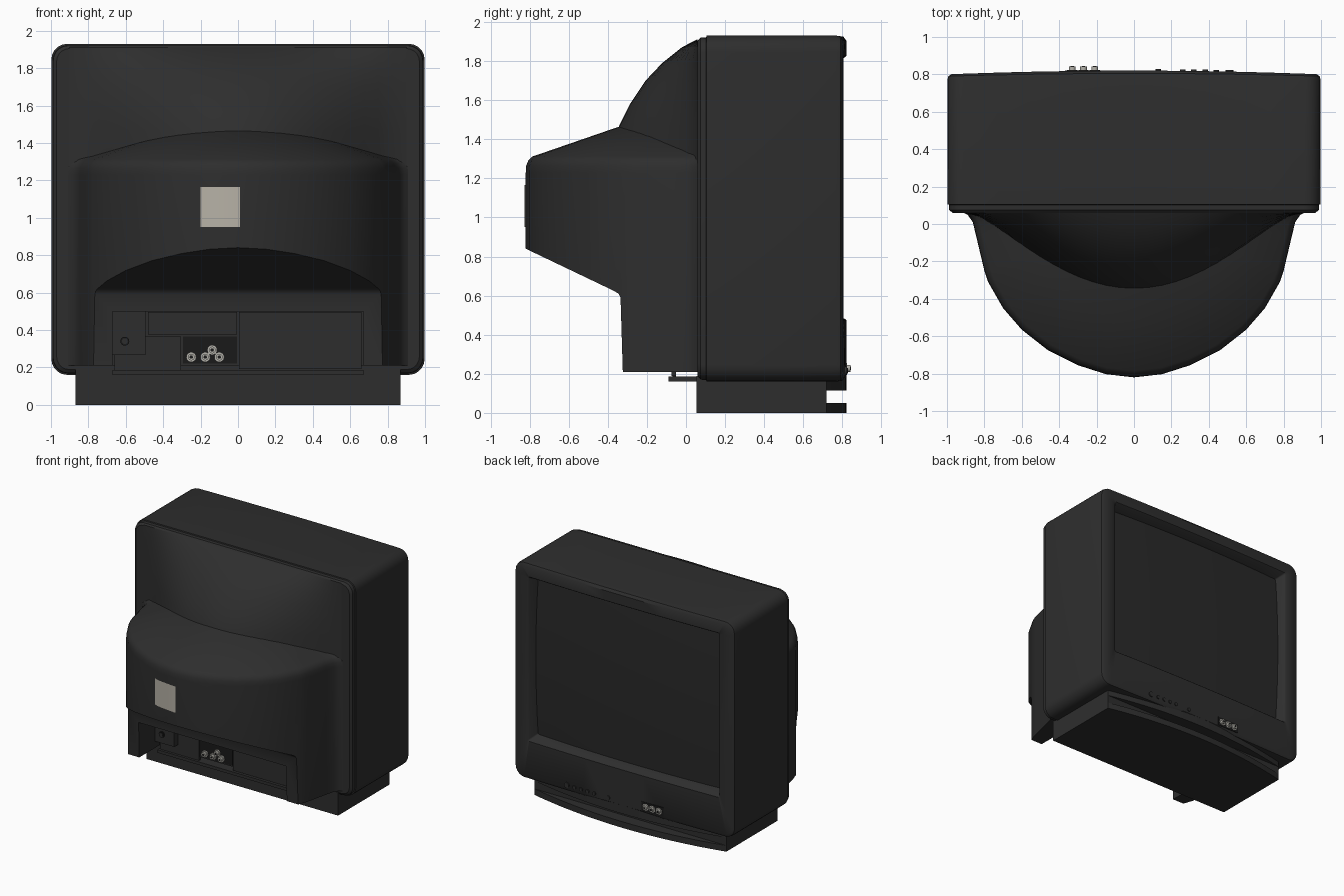
import bpy, bmesh, math

if "Cube" in bpy.data.objects:
    bpy.data.objects.remove(bpy.data.objects["Cube"])


def material(name, rgb):
    m = bpy.data.materials.new(name)
    m.diffuse_color = (*rgb, 1)
    m.use_nodes = True
    m.node_tree.nodes["Principled BSDF"].inputs["Base Color"].default_value = m.diffuse_color
    return m


BODY = material("charcoal plastic", (0.027, 0.027, 0.027))
GLASS = material("dark screen glass", (0.022, 0.022, 0.022))
BLACK = material("black", (0.01, 0.01, 0.01))
LABEL = material("beige label", (0.47, 0.44, 0.38))
METAL = material("jack metal", (0.45, 0.44, 0.40))


def finish(name, bm, mat, angle=35):
    bmesh.ops.recalc_face_normals(bm, faces=bm.faces)
    me = bpy.data.meshes.new(name)
    bm.to_mesh(me)
    bm.free()
    ob = bpy.data.objects.new(name, me)
    bpy.context.collection.objects.link(ob)
    me.materials.append(mat)
    smooth(ob, angle)
    return ob


def smooth(ob, angle=35):
    bpy.ops.object.select_all(action='DESELECT')
    ob.select_set(True)
    bpy.context.view_layer.objects.active = ob
    bpy.ops.object.shade_smooth_by_angle(angle=math.radians(angle))


def loft(name, rings, mat, caps=(True, True)):
    """Skin closed rings that share one point count."""
    bm = bmesh.new()
    vs = [[bm.verts.new(p) for p in r] for r in rings]
    n = len(vs[0])
    for a, b in zip(vs, vs[1:]):
        for i in range(n):
            j = (i + 1) % n
            bm.faces.new((a[i], a[j], b[j], b[i]))
    if caps[0]:
        bm.faces.new(vs[0])
    if caps[1]:
        bm.faces.new(vs[-1])
    return finish(name, bm, mat)


def sheet(name, xs, zs, depth, mat):
    """Open surface y = depth(x, z)."""
    bm = bmesh.new()
    g = [[bm.verts.new((x, depth(x, z), z)) for x in xs] for z in zs]
    for a, b in zip(g, g[1:]):
        for i in range(len(xs) - 1):
            bm.faces.new((a[i], a[i + 1], b[i + 1], b[i]))
    ob = finish(name, bm, mat)
    if ob.data.polygons[0].normal.y * depth(0, zs[0]) < 0:
        ob.data.flip_normals()
    return ob


def box(name, x0, x1, y0, y1, z0, z1, mat):
    return loft(name, [[(x0, y, z0), (x1, y, z0), (x1, y, z1), (x0, y, z1)]
                       for y in (y0, y1)], mat)


def disc(name, x, z, r, y0, y1, mat, n=14):
    ring = [(x + r * math.cos(k * math.tau / n), z + r * math.sin(k * math.tau / n)) for k in range(n)]
    return loft(name, [[(px, y, pz) for px, pz in ring] for y in (y0, y1)], mat)


def jack(name, x, z, y, d):
    """Metal socket standing out along y in direction d."""
    disc(name + "_collar", x, z, 0.027, y, y + d * 0.012, METAL)
    disc(name + "_barrel", x, z, 0.018, y, y + d * 0.03, METAL)
    disc(name + "_hole", x, z, 0.009, y, y + d * 0.032, BLACK)


def cut(ob, cutter):
    m = ob.modifiers.new("cut", 'BOOLEAN')
    m.operation, m.solver, m.object = 'DIFFERENCE', 'EXACT', cutter
    bpy.context.view_layer.objects.active = ob
    bpy.ops.object.modifier_apply(modifier=m.name)
    bpy.data.objects.remove(cutter)


def rounded(hx, z0, z1, r, y, bow=0.0):
    """Rounded rectangle facing y, optionally bowed outwards at the middle."""
    pts = []
    for k, (sx, cz) in enumerate(((1, z1 - r), (-1, z1 - r), (-1, z0 + r), (1, z0 + r))):
        cx = sx * (hx - r)
        for i in range(6):
            a = math.radians(90 * k + 18 * i)
            pts.append((cx + r * math.cos(a), cz + r * math.sin(a)))
        if k in (0, 2):
            pts += [(cx * (1 - 2 * i / 10), pts[-1][1]) for i in range(1, 10)]
    return [(x, y + bow * (1 - x * x), z) for x, z in pts]


def front_y(x):
    return 0.80 + 0.02 * (1 - x * x)


# Cabinet with bowed bezel and sloped screen opening
loft("cabinet", [
    rounded(0.98, 0.18, 1.91, 0.07, 0.10),
    rounded(0.997, 0.16, 1.93, 0.085, 0.105),
    rounded(0.998, 0.16, 1.93, 0.085, 0.77),
    rounded(0.993, 0.165, 1.925, 0.08, 0.79, 0.015),
    rounded(0.975, 0.185, 1.905, 0.07, 0.80, 0.02),
    rounded(0.872, 0.475, 1.825, 0.012, 0.80, 0.02),
    rounded(0.865, 0.48, 1.82, 0.012, 0.795, 0.02),
    rounded(0.83, 0.515, 1.785, 0.012, 0.72)], BODY, (False, False))

# Rear rim of the cabinet
loft("rear_rim", [
    rounded(0.99, 0.168, 1.922, 0.08, 0.11),
    rounded(0.988, 0.17, 1.92, 0.08, 0.075),
    rounded(0.97, 0.188, 1.905, 0.07, 0.06)], BODY, (False, True))

# Screen glass
sheet("screen", [-0.85 + 0.17 * i for i in range(11)], [0.49 + 0.132 * i for i in range(11)],
      lambda x, z: 0.725 + 0.04 * (1 - 0.5 * (x / 0.85) ** 2 - 0.5 * ((z - 1.15) / 0.66) ** 2), GLASS)

# Tube housing: half-round plan with a shallow conical top
HALF = [(0.93, 0.07), (0.89, 0.05), (0.862, 0.01), (0.845, -0.06), (0.80, -0.25), (0.78, -0.31),
        (0.70, -0.45), (0.60, -0.565), (0.46, -0.675), (0.30, -0.755), (0.15, -0.803)]
PLAN = HALF + [(0, -0.82)] + [(-x, y) for x, y in reversed(HALF)]
ring = lambda s, z: [(x * s, 0.05 + (y - 0.05) * s, z) for x, y in PLAN]
housing = loft("tube_housing", [ring(1, 0.21), ring(1, 1.23), ring(0.997, 1.265), ring(0.985, 1.292),
                                ring(0.96, 1.312), ring(0.65, 1.405), ring(0.3, 1.51)], BODY)
# Sloped underside, then the connector recess between two legs
wedge = [(-0.32, 0.1), (-0.335, 0.59), (-0.345, 0.61), (-0.37, 0.625), (-1.0, 0.926), (-1.0, 0.1)]
cut(housing, loft("underside_cutter", [[(x, y, z) for y, z in wedge] for x in (-1.2, 1.2)], BODY))
cut(housing, box("recess_cutter", -0.67, 0.67, -0.6, -0.06, 0.1, 0.5, BODY))
smooth(housing)

# Upper bulge above the housing
PROFILE = [(1.912, 0.0), (1.87, 0.08), (1.79, 0.18), (1.70, 0.265), (1.58, 0.345), (1.47, 0.40), (1.25, 0.46)]
DEPTH = dict(PROFILE)
sheet("upper_bulge", [-0.9 + 0.075 * i for i in range(25)], [z for z, d in PROFILE],
      lambda x, z: 0.058 - DEPTH[z] * max(0, 1 - (x / 0.88) ** 2) ** 1.5, BODY)
bulge = bpy.data.objects["upper_bulge"]
if bulge.data.polygons[60].normal.y > 0:
    bulge.data.flip_normals()


# Label following the curved rear wall
def plan_y(x):
    pts = sorted(PLAN)
    for (xa, ya), (xb, yb) in zip(pts, pts[1:]):
        if xa <= x <= xb:
            return ya + (yb - ya) * (x - xa) / (xb - xa)


sheet("label", [-0.2, -0.15, 0, 0.012], [0.95, 1.0, 1.165], lambda x, z: plan_y(x) - 0.006, LABEL)

# Connector panel in the recess
box("panel_left", -0.48, -0.005, -0.07, -0.05, 0.375, 0.495, BODY)
box("panel_left_low", -0.66, -0.305, -0.07, -0.05, 0.17, 0.365, BODY)
box("panel_right", 0.005, 0.66, -0.075, -0.05, 0.19, 0.495, BODY)
box("panel_foot", -0.67, 0.67, -0.09, 0.06, 0.16, 0.185, BODY)
box("jack_plate", -0.295, -0.005, -0.066, -0.05, 0.22, 0.365, BLACK)
box("aerial_box", -0.67, -0.495, -0.12, -0.05, 0.265, 0.5, BODY)
disc("aerial_socket", -0.605, 0.34, 0.024, -0.13, -0.12, BLACK)
disc("aerial_pin", -0.605, 0.34, 0.016, -0.135, -0.12, BODY)
for i, (x, z) in enumerate(((-0.25, 0.255), (-0.175, 0.255), (-0.10, 0.255), (-0.138, 0.293))):
    jack(f"rear_jack_{i}", x, z, -0.066, -1)

# Bezel controls and front jacks
disc("power_button", 0.51, 0.215, 0.022, 0.79, front_y(0.51) + 0.008, BODY)
for i, x in enumerate((0.44, 0.38, 0.32, 0.26, 0.13)):
    disc(f"button_{i}", x, 0.215, 0.015, 0.79, front_y(x) + 0.008, BODY)
box("front_jack_plate", -0.37, -0.17, 0.79, 0.822, 0.19, 0.265, BLACK)
for i, x in enumerate((-0.21, -0.27, -0.33)):
    jack(f"front_jack_{i}", x, 0.228, 0.812, 1)


# Base with bowed lip and matching chin under the bezel
def bowed(name, y0, z0, z1):
    xs = [0.87 - 0.087 * i for i in range(21)]
    plan = [(-0.87, y0), (0.87, y0)] + [(x, 0.72 + 0.1 * (1 - (x / 0.87) ** 2)) for x in xs]
    loft(name, [[(x, y, z) for x, y in plan] for z in (z0, z1)], BODY)


box("base", -0.87, 0.87, 0.055, 0.72, 0.0, 0.19, BODY)
bowed("base_lip", 0.6, 0.0, 0.05)
bowed("bezel_chin", 0.6, 0.115, 0.19)
